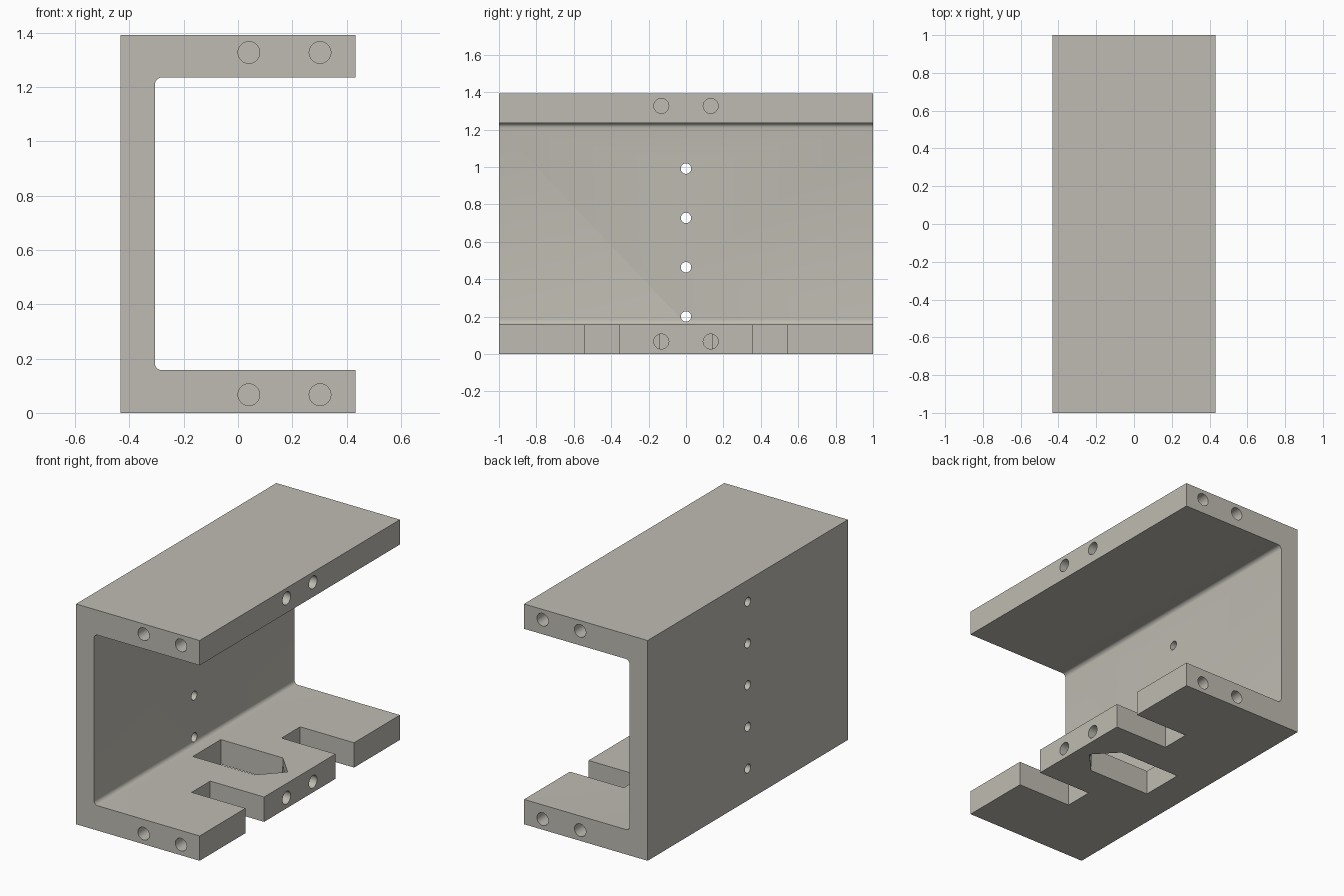
import bpy, bmesh, math
from mathutils import Matrix, Vector

if "Cube" in bpy.data.objects:
    bpy.data.objects.remove(bpy.data.objects["Cube"])

W, H, T = 0.432, 1.392, 0.157      # half width, height, flange thickness
WALL, R = -0.306, 0.026            # inner wall face, inner fillet radius

metal = bpy.data.materials.new("warm_grey")
metal.diffuse_color = (0.52, 0.50, 0.445, 1)
metal.use_nodes = True
metal.node_tree.nodes["Principled BSDF"].inputs["Base Color"].default_value = metal.diffuse_color


def prism(name, points, direction):
    """Extrude a closed outline of 3D points along a direction."""
    bm = bmesh.new()
    face = bm.faces.new([bm.verts.new(p) for p in points])
    ext = bmesh.ops.extrude_face_region(bm, geom=[face])["geom"]
    verts = [v for v in ext if isinstance(v, bmesh.types.BMVert)]
    bmesh.ops.translate(bm, verts=verts, vec=direction)
    bmesh.ops.recalc_face_normals(bm, faces=bm.faces)
    mesh = bpy.data.meshes.new(name)
    bm.to_mesh(mesh)
    bm.free()
    mesh.materials.append(metal)
    obj = bpy.data.objects.new(name, mesh)
    bpy.context.collection.objects.link(obj)
    return obj


def drill(start, end, radius):
    """Round cutter between two points."""
    a, b = Vector(start), Vector(end)
    rot = (b - a).to_track_quat('Z', 'Y').to_matrix()
    n = 32
    ring = [a + rot @ Vector((radius * math.cos(2 * math.pi * i / n),
                              radius * math.sin(2 * math.pi * i / n), 0)) for i in range(n)]
    return prism("drill_cutter", ring, b - a)


def fillet(cx, cz, start):
    return [(cx + R * math.cos(math.radians(start - 15 * i)),
             cz + R * math.sin(math.radians(start - 15 * i))) for i in range(7)]


# C-shaped bracket profile with rounded inner corners
outline = [(W, 0), (W, T)]
outline += fillet(WALL + R, T + R, 270)
outline += fillet(WALL + R, H - T - R, 180)
outline += [(W, H - T), (W, H), (-W, H), (-W, 0)]
bracket = prism("channel_bracket", [(x, -1, z) for x, z in outline], (0, 2, 0))

cutters = []
# Open slots in the lower flange
for s in (-1, 1):
    slot = [(0.055, s * 0.356), (0.6, s * 0.356), (0.6, s * 0.542), (0.055, s * 0.542)]
    cutters.append(prism("slot_cutter", [(x, y, -0.1) for x, y in slot], (0, 0, 0.28)))

# Pointed window through the lower flange
window = [(-0.218, -0.14), (0.215, -0.14), (0.347, 0), (0.215, 0.14), (-0.218, 0.14)]
cutters.append(prism("window_cutter", [(x, y, -0.1) for x, y in window], (0, 0, 0.28)))

# Blind holes in the flange ends and long edges
for z in (0.067, H - 0.065):
    for s in (-1, 1):
        for x in (0.04, 0.302):
            cutters.append(drill((x, s * 1.1, z), (x, s * 0.78, z), 0.04))
        cutters.append(drill((0.6, s * 0.132, z), (0.213, s * 0.132, z), 0.04))

# Row of small holes through the back wall
for i in range(5):
    z = 0.201 + 0.2635 * i
    cutters.append(drill((-0.6, 0, z), (-0.31 if i == 4 else -0.2, 0, z), 0.028))

for c in cutters:
    c.hide_render = True
    mod = bracket.modifiers.new("cut", 'BOOLEAN')
    mod.operation, mod.solver, mod.object = 'DIFFERENCE', 'EXACT', c

# Bake the cuts, then remove the cutters
bpy.context.view_layer.update()
graph = bpy.context.evaluated_depsgraph_get()
baked = bpy.data.meshes.new_from_object(bracket.evaluated_get(graph))
bracket.modifiers.clear()
bracket.data = baked
for c in cutters:
    bpy.data.objects.remove(c)

bpy.ops.object.select_all(action='DESELECT')
bracket.select_set(True)
bpy.context.view_layer.objects.active = bracket
bpy.ops.object.shade_smooth_by_angle(angle=math.radians(30))
